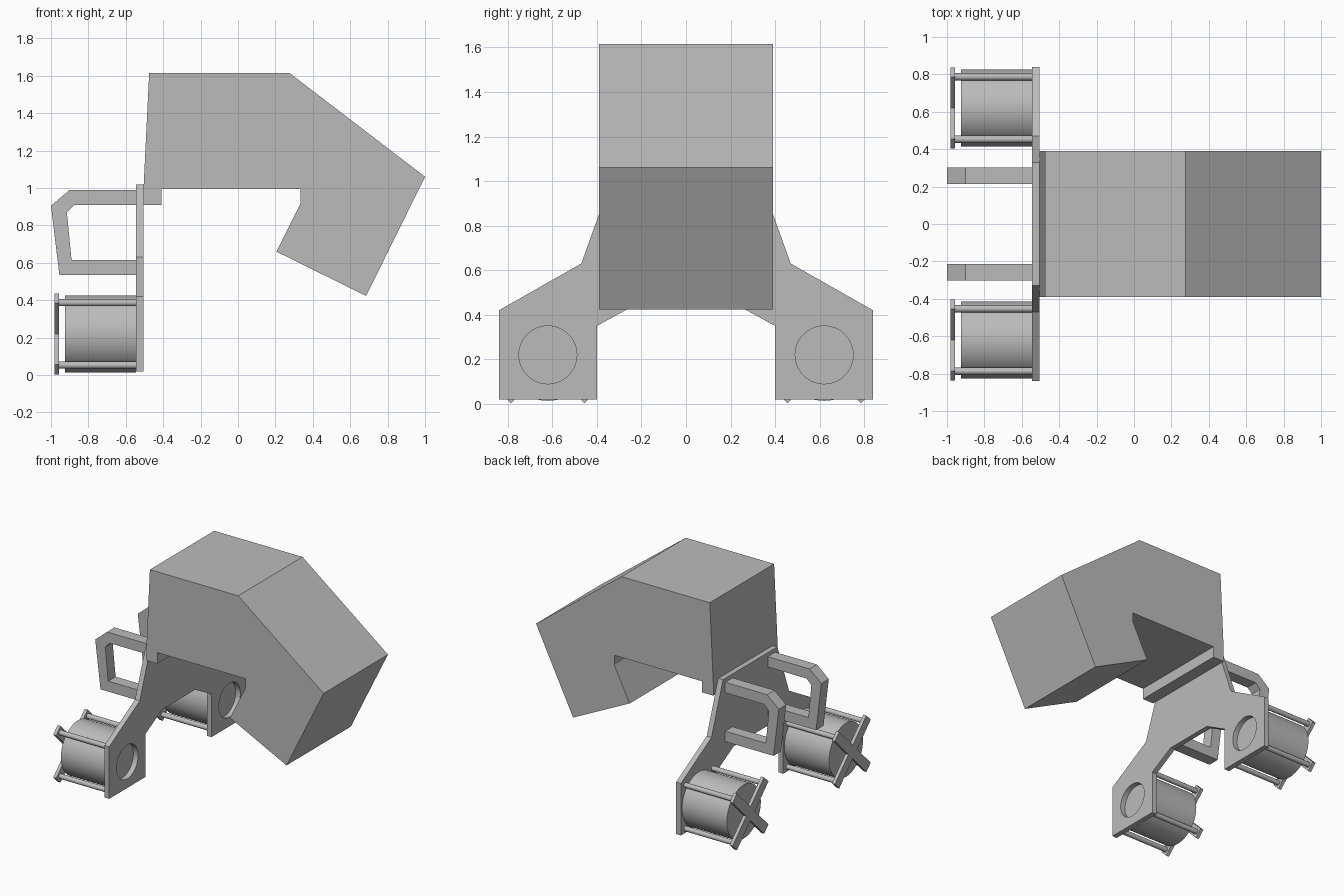
import bpy, bmesh, math
from mathutils import Vector

cube = bpy.data.objects.get("Cube")
if cube:
    bpy.data.objects.remove(cube, do_unlink=True)

grey = bpy.data.materials.new("plain grey")
grey.use_nodes = True
grey.diffuse_color = (0.5, 0.5, 0.5, 1)
grey.node_tree.nodes["Principled BSDF"].inputs["Base Color"].default_value = (0.5, 0.5, 0.5, 1)


def extrude_profile(name, points, place, depth):
    """Extrude a closed 2D outline by a vector; place maps (a, b) to 3D."""
    bm = bmesh.new()
    face = bm.faces.new([bm.verts.new(place(a, b)) for a, b in points])
    ext = bmesh.ops.extrude_face_region(bm, geom=[face])
    verts = [g for g in ext["geom"] if isinstance(g, bmesh.types.BMVert)]
    bmesh.ops.translate(bm, vec=Vector(depth), verts=verts)
    bmesh.ops.recalc_face_normals(bm, faces=bm.faces)
    mesh = bpy.data.meshes.new(name)
    bm.to_mesh(mesh)
    bm.free()
    mesh.materials.append(grey)
    obj = bpy.data.objects.new(name, mesh)
    bpy.context.collection.objects.link(obj)
    return obj


def rod(name, x0, x1, y, z, radius, sides):
    """Cylinder lying along x."""
    bpy.ops.mesh.primitive_cylinder_add(
        vertices=sides, radius=radius, depth=x1 - x0,
        location=((x0 + x1) / 2, y, z), rotation=(0, math.pi / 2, 0))
    obj = bpy.context.object
    obj.name = name
    obj.data.materials.append(grey)
    bpy.ops.object.shade_smooth_by_angle(angle=math.radians(35))
    return obj


PLATE_BACK, PLATE_FRONT = -0.545, -0.505
WHEEL_Y, WHEEL_Z = 0.62, 0.22
SIDES = ((-1, "right"), (1, "left"))

# Bent body with a small lip under its inner end
body = [(-0.475, 1.615), (0.275, 1.615), (1.0, 1.06), (0.685, 0.423), (0.205, 0.66),
        (0.335, 0.92), (0.335, 0.995), (-0.41, 0.995), (-0.41, 0.91),
        (PLATE_FRONT, 0.91), (PLATE_FRONT, 1.0)]
extrude_profile("body", body, lambda x, z: (x, -0.39, z), (0, 0.78, 0))

# Forked mounting plate, mirrored across y
half = [(0.2, 0.46), (0.4, 0.35), (0.4, 0.02), (0.84, 0.02), (0.84, 0.42),
        (0.47, 0.63), (0.33, 1.02)]
outline = half + [(-y, z) for y, z in reversed(half)]
plate = extrude_profile("fork_plate", outline, lambda y, z: (PLATE_BACK, y, z),
                        (PLATE_FRONT - PLATE_BACK, 0, 0))

# Round holes through the plate
for side, label in SIDES:
    cutter = rod("hole_cutter", PLATE_BACK - 0.1, PLATE_FRONT + 0.1,
                 side * WHEEL_Y, WHEEL_Z, 0.13, 48)
    cutter.hide_render = True
    mod = plate.modifiers.new("hole", 'BOOLEAN')
    mod.operation = 'DIFFERENCE'
    mod.solver = 'EXACT'
    mod.object = cutter
    bpy.context.view_layer.objects.active = plate
    bpy.ops.object.modifier_apply(modifier=mod.name)
    bpy.data.objects.remove(cutter, do_unlink=True)

# Handle loops behind the plate
handle = [(PLATE_BACK, 0.99), (-0.9, 0.99), (-1.0, 0.905), (-0.955, 0.535), (PLATE_BACK, 0.535),
          (PLATE_BACK, 0.615), (-0.89, 0.615), (-0.915, 0.87), (-0.875, 0.91), (PLATE_BACK, 0.91)]
for side, label in SIDES:
    extrude_profile(label + "_handle", handle,
                    lambda x, z: (x, side * 0.258 - 0.045, z), (0, 0.09, 0))

# Cylinders, each caged by four rods and a cross-shaped end bracket
ARM, HALF_WIDTH, ROD_OFFSET = 0.27, 0.037, 0.167
for side, label in SIDES:
    y = side * WHEEL_Y
    rod(label + "_cylinder", -0.925, PLATE_BACK, y, WHEEL_Z, 0.206, 64)
    for dy in (-1, 1):
        for dz in (-1, 1):
            rod(label + "_cage_rod", -0.957, PLATE_BACK, y + dy * ROD_OFFSET,
                WHEEL_Z + dz * ROD_OFFSET, 0.019, 20)
    cross = []
    for k in range(4):
        turn = math.radians(45 + 90 * k)
        c, s = math.cos(turn), math.sin(turn)
        for a, b in ((ARM, -HALF_WIDTH), (ARM, HALF_WIDTH), (HALF_WIDTH, HALF_WIDTH)):
            cross.append((y + a * c - b * s, WHEEL_Z + a * s + b * c))
    extrude_profile(label + "_cross_bracket", cross,
                    lambda u, v: (-0.982, u, v), (0.025, 0, 0))
